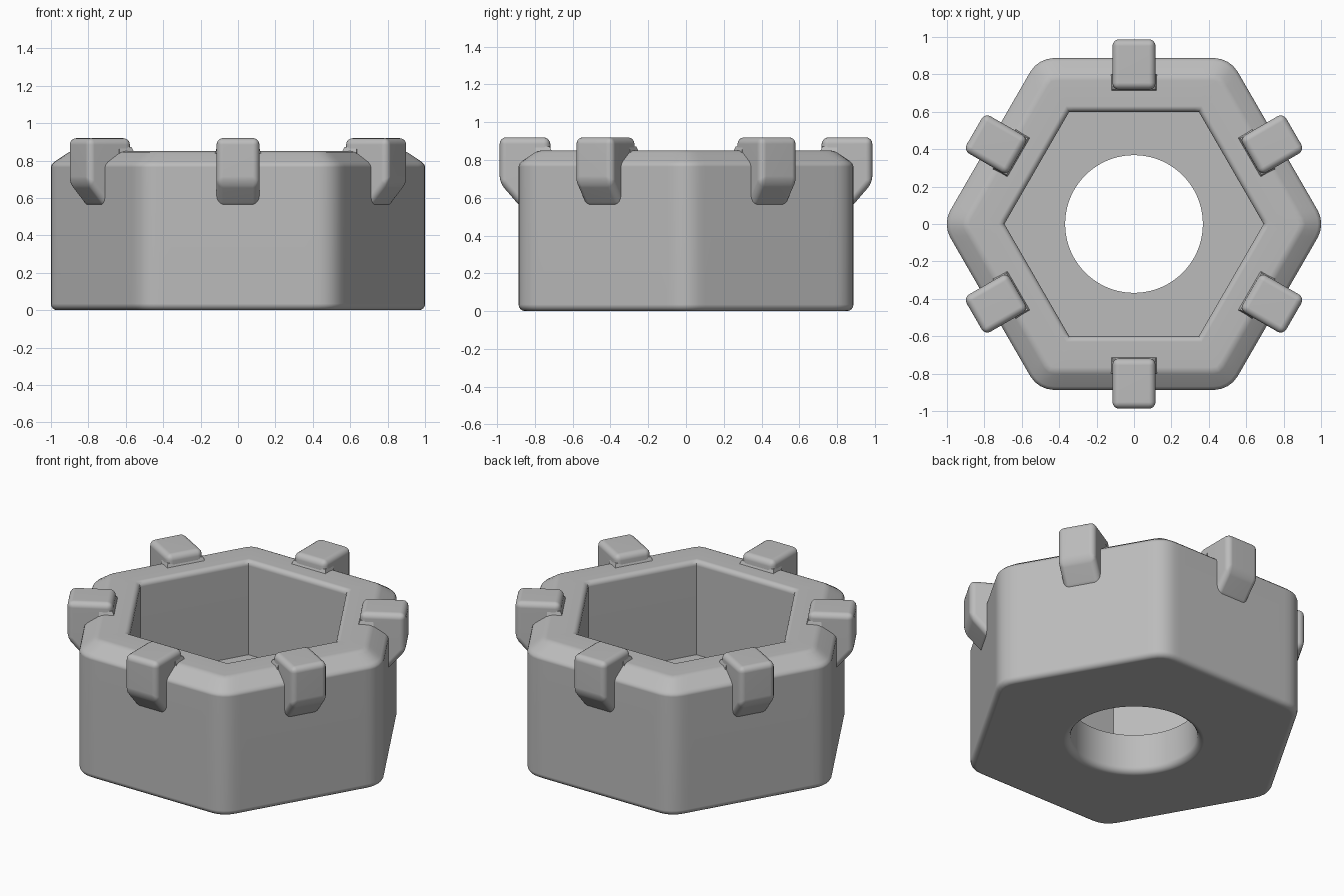
import bpy, bmesh, math
from mathutils import Matrix

cube = bpy.data.objects.get("Cube")
if cube:
    bpy.data.objects.remove(cube, do_unlink=True)

# Plain grey metal
grey = bpy.data.materials.new("grey metal")
grey.use_nodes = True
colour = (0.5, 0.5, 0.5, 1)
grey.diffuse_color = colour
grey.node_tree.nodes["Principled BSDF"].inputs["Base Color"].default_value = colour

SIDES = 180
APOTHEM, CORNER = 0.887, 0.15
POCKET, FLOOR, HOLE = 0.6, 0.25, 0.368
TOP, ROUND = 0.85, 0.035


def hexagon(apothem, corner):
    """Radius of a corner-rounded hexagon as a function of angle."""
    corner = max(corner, 0)
    centre = (apothem - corner) / math.cos(math.pi / 6)
    limit = math.atan((apothem - corner) * math.tan(math.pi / 6) / apothem)

    def radius(angle):
        off = (angle % (math.pi / 3)) - math.pi / 6
        if abs(off) <= limit:
            return apothem / math.cos(off)
        t = math.pi / 6 - abs(off)
        return centre * math.cos(t) + math.sqrt(max(corner ** 2 - (centre * math.sin(t)) ** 2, 0))
    return radius


def outer(inset):
    return hexagon(APOTHEM - inset, CORNER - inset)


def finish(bm, name, angle):
    bmesh.ops.recalc_face_normals(bm, faces=bm.faces)
    mesh = bpy.data.meshes.new(name)
    bm.to_mesh(mesh)
    bm.free()
    mesh.materials.append(grey)
    obj = bpy.data.objects.new(name, mesh)
    bpy.context.collection.objects.link(obj)
    bpy.ops.object.select_all(action="DESELECT")
    obj.select_set(True)
    bpy.context.view_layer.objects.active = obj
    bpy.ops.object.shade_smooth_by_angle(angle=math.radians(angle))
    return obj


# Nut body: rings swept from the bottom, up the outside, into the pocket and down the hole
quarter = [math.radians(a) for a in (0, 22.5, 45, 67.5, 90)]
rings = [(outer(ROUND * (1 - math.sin(a))), ROUND * (1 - math.cos(a))) for a in quarter]
rings += [(outer(i), z) for i, z in
          ((0, 0.765), (0.005, 0.78), (0.018, 0.793), (0.085, 0.838), (0.1, 0.846), (0.12, TOP))]
rings += [(hexagon(POCKET + 0.03 * (1 - math.sin(a)), 0), TOP - 0.03 * (1 - math.cos(a))) for a in quarter]
rings += [(hexagon(POCKET, 0), FLOOR), (lambda a: HOLE, FLOOR)]
rings += [(lambda a, r=HOLE + 0.04 * (1 - math.cos(q)): r, 0.04 * (1 - math.sin(q))) for q in quarter]

bm = bmesh.new()
loops = []
for radius, z in rings:
    loop = []
    for i in range(SIDES):
        a = math.tau * i / SIDES
        loop.append(bm.verts.new((radius(a) * math.cos(a), radius(a) * math.sin(a), z)))
    loops.append(loop)
for lower, upper in zip(loops, loops[1:] + loops[:1]):
    for i in range(SIDES):
        j = (i + 1) % SIDES
        bm.faces.new((lower[i], lower[j], upper[j], upper[i]))
body = finish(bm, "nut_body", 35)
body.modifiers.new("even shading", "WEIGHTED_NORMAL").keep_sharp = True

# Lugs: a side profile (distance out, height) extruded across and rounded
PROFILE = [(0.715, 0.8), (0.72, 0.92), (0.987, 0.92), (0.987, 0.68), (0.875, 0.55), (0.8, 0.55)]
HALF = 0.115


def add_lug(index):
    bm = bmesh.new()
    face = bm.faces.new([bm.verts.new((d, -HALF, z)) for d, z in PROFILE])
    side = bmesh.ops.extrude_face_region(bm, geom=[face])
    moved = [v for v in side["geom"] if isinstance(v, bmesh.types.BMVert)]
    bmesh.ops.translate(bm, verts=moved, vec=(0, 2 * HALF, 0))
    bmesh.ops.bevel(bm, geom=bm.edges[:], offset=0.035, segments=4, profile=0.5, affect="EDGES")

    # Flared foot where the lug meets the top rim
    for level, grow in ((0.85, 0.014),):
        foot = [bm.verts.new((d, s * w, z))
                for z, w, inner in ((level - 0.03, HALF + grow, 0.7), (level + 0.022, HALF - 0.002, 0.722))
                for d, s in ((inner, -1), (0.8, -1), (0.8, 1), (inner, 1))]
        bmesh.ops.convex_hull(bm, input=foot)
    bmesh.ops.rotate(bm, verts=bm.verts, matrix=Matrix.Rotation(math.pi / 6 + index * math.pi / 3, 3, "Z"))
    finish(bm, f"lug_{index + 1}", 40).modifiers.new("even shading", "WEIGHTED_NORMAL").keep_sharp = True


for index in range(6):
    add_lug(index)
